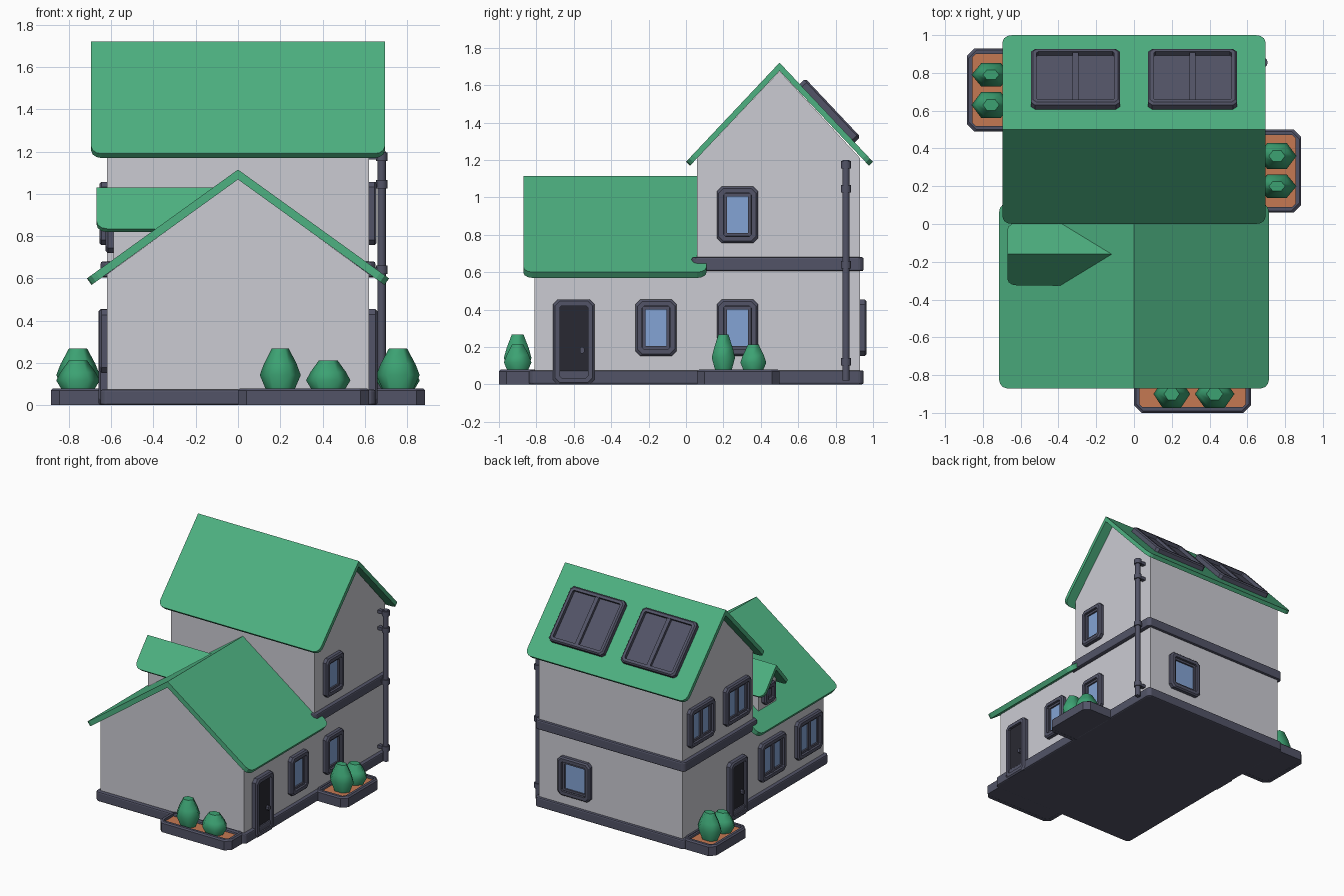
import bpy, bmesh, math
from mathutils import Vector, Matrix

if "Cube" in bpy.data.objects:
    bpy.data.objects.remove(bpy.data.objects["Cube"])

def mat(name, col):
    m = bpy.data.materials.new(name)
    m.diffuse_color = (*col, 1)
    m.use_nodes = True
    m.node_tree.nodes["Principled BSDF"].inputs["Base Color"].default_value = m.diffuse_color
    return m

WALL = mat("wall_white", (0.60, 0.60, 0.65))
ROOF = mat("roof_green", (0.075, 0.44, 0.22))
BUSH = mat("bush_green", (0.045, 0.36, 0.17))
TRIM = mat("slate_trim", (0.085, 0.088, 0.135))
GLASS = mat("window_blue", (0.23, 0.37, 0.66))
DOOR = mat("door_dark", (0.022, 0.022, 0.032))
SOIL = mat("terracotta_soil", (0.56, 0.19, 0.085))


def finish(bm, name, m, M=None, bevel=0, smooth=False):
    bmesh.ops.recalc_face_normals(bm, faces=bm.faces)
    me = bpy.data.meshes.new(name)
    bm.to_mesh(me)
    bm.free()
    me.materials.append(m)
    ob = bpy.data.objects.new(name, me)
    bpy.context.collection.objects.link(ob)
    if M:
        ob.matrix_world = M
    if bevel:
        b = ob.modifiers.new("bevel", 'BEVEL')
        b.width, b.segments, b.limit_method = bevel, 2, 'ANGLE'
    if smooth:
        for p in me.polygons:
            p.use_smooth = True
    return ob


def loft(name, rings, m, cap=True, closed=False, **kw):
    """Skin a list of equal-length point rings."""
    bm = bmesh.new()
    vs = [[bm.verts.new(p) for p in r] for r in rings]
    n = len(rings[0])
    pairs = list(zip(vs, vs[1:])) + ([(vs[-1], vs[0])] if closed else [])
    for a, b in pairs:
        for i in range(n):
            j = (i + 1) % n
            bm.faces.new((a[i], a[j], b[j], b[i]))
    if cap and not closed:
        bm.faces.new(vs[0])
        bm.faces.new(vs[-1])
    return finish(bm, name, m, **kw)


def rect(w, h, c, z):
    """Rectangle with cut corners, centred on the origin."""
    w, h = w / 2, h / 2
    return [(-w + c, -h, z), (w - c, -h, z), (w, -h + c, z), (w, h - c, z),
            (w - c, h, z), (-w + c, h, z), (-w, h - c, z), (-w, -h + c, z)]


def plate(name, w, h, z0, z1, m, M, c=0.004, **kw):
    return loft(name, [rect(w, h, c, z0), rect(w, h, c, z1)], m, M=M, **kw)


def frame(name, w, h, t, z0, z1, c, M, m=TRIM, e=0.01):
    """Ring frame with a softened outer edge."""
    return loft(name, [rect(w, h, c, z0), rect(w, h, c, z1 - e), rect(w - e * 2, h - e * 2, c, z1),
                       rect(w - t * 2, h - t * 2, c * .4, z1), rect(w - t * 2, h - t * 2, c * .4, z0)],
                m, closed=True, M=M)


def place(pos, out, up=(0, 0, 1)):
    """Local x along the wall, y up, z outwards."""
    out, up = Vector(out).normalized(), Vector(up).normalized()
    M = Matrix((up.cross(out), up, out)).transposed().to_4x4()
    M.translation = pos
    return M


# Walls: two-storey block and lower wing
back = [(0.06, 0.03), (0.93, 0.03), (0.93, 1.21), (0.5, 1.675), (0.06, 1.21)]
loft("main_walls", [[(x, y, z) for y, z in back] for x in (-0.62, 0.62)], WALL)
wing = [(-0.62, 0.03), (0.62, 0.03), (0.62, 0.62), (0, 1.07), (-0.62, 0.62)]
loft("wing_walls", [[(x, y, z) for x, z in wing] for y in (-0.81, 0.1)], WALL)
dorm = [(-0.27, 0.55), (-0.05, 0.55), (-0.05, 0.86), (-0.16, 0.995), (-0.27, 0.86)]
loft("dormer_walls", [[(x, y, z) for y, z in dorm] for x in (-0.59, -0.15)], WALL)

# Plinth and floor band
plate("plinth", 1.30, 1.79, 0, 0.075, TRIM, Matrix.Translation((0, 0.055, 0)), c=0.02, bevel=0.01)
plate("floor_band", 1.30, 0.92, 0.605, 0.68, TRIM, Matrix.Translation((0, 0.49, 0)), c=0.02, bevel=0.01)


def roof(name, a0, a1, centre, ridge, half, eave, t, along, r=0.05):
    """Two mitred slabs with rounded eave corners; along is the ridge axis."""
    L = math.hypot(half, ridge - eave)
    ca, sa = half / L, (ridge - eave) / L
    pts = [(a0, 0), (a1, 0)]
    for cx, s in ((a1 - r, 0), (a0 + r, 90)):
        for k in range(4):
            a = math.radians(s + k * 30)
            pts.append((cx + r * math.cos(a), L - r + r * math.sin(a)))
    for side in (-1, 1):
        top, low = [], []
        for u, d in pts:
            h, z = d * ca, ridge - d * sa
            h2, z2 = (0, z - t / ca) if d == 0 else (h - t * sa, z - t * ca)
            for lst, hh, zz in ((top, h, z), (low, h2, z2)):
                q = centre + side * hh
                lst.append((u, q, zz) if along == 'x' else (q, u, zz))
        loft(f"{name}_{'left' if side < 0 else 'right'}", [top, low], ROOF)


roof("main_roof", -0.695, 0.695, 0.5, 1.72, 0.5, 1.19, 0.03, 'x')
roof("wing_roof", -0.87, 0.11, 0, 1.115, 0.715, 0.60, 0.038, 'y')
roof("dormer_roof", -0.67, -0.08, -0.16, 1.03, 0.165, 0.835, 0.025, 'x')


# Windows
def window(name, pos, out, w=0.22, h=0.30, panes=1):
    M = place(pos, out)
    frame(name + "_frame", w, h, 0.035, -0.01, 0.036, 0.025, M)
    iw, ih = w - 0.07, h - 0.07
    frame(name + "_sash", iw + .004, ih + .004, 0.02, -0.01, 0.02, 0.004, M, e=0.004)
    plate(name + "_glass", iw - 0.03, ih - 0.03, 0, 0.008, GLASS, M)
    if panes == 2:
        plate(name + "_mullion", 0.03, ih, 0, 0.022, TRIM, M)


R, Lf = (1, 0, 0), (-1, 0, 0)
for i, (y, z) in enumerate([(0.275, 0.907), (0.275, 0.303), (-0.16, 0.303)]):
    window(f"right_window_{i}", (0.62, y, z), R)
for i, (y, z) in enumerate([(0.72, 0.907), (0.275, 0.907), (-0.16, 0.303), (-0.61, 0.303)]):
    window(f"left_window_{i}", (-0.62, y, z), Lf, w=0.31, panes=2)
window("back_window", (0.30, 0.93, 0.303), (0, 1, 0), w=0.28)
window("dormer_window", (-0.59, -0.16, 0.80), Lf, w=0.14, h=0.16)


# Doors
def door(name, pos, out):
    M = place(pos, out)
    frame(name + "_frame", 0.22, 0.455, 0.035, -0.01, 0.04, 0.025, M)
    plate(name + "_leaf", 0.155, 0.44, -0.01, 0.02, DOOR, M)
    plate(name + "_sill", 0.16, 0.03, 0, 0.028, DOOR, M @ Matrix.Translation((0, -0.21, 0)))
    plate(name + "_knob", 0.022, 0.035, 0, 0.04, TRIM, M @ Matrix.Translation((0.045, -0.045, 0)), c=0.007)


door("right_door", (0.62, -0.60, 0.2275), R)
door("left_door", (-0.62, 0.275, 0.2275), Lf)


# Solar panels on the rear slope
for s in (-1, 1):
    M = place((s * 0.31, 0.755, 1.45), (0, 0.53, 0.5), (0, -0.5, 0.53))
    frame(f"solar_frame_{s}", 0.47, 0.43, 0.03, -0.01, 0.042, 0.02, M)
    plate(f"solar_cells_{s}", 0.43, 0.39, 0, 0.015, TRIM, M)
    plate(f"solar_divider_{s}", 0.03, 0.39, 0, 0.036, TRIM, M)


# Drainpipe
def tube(name, r, z0, z1, M):
    rings = [[(r * math.cos(k * math.tau / 10), r * math.sin(k * math.tau / 10), z) for k in range(10)]
             for z in (z0, z1)]
    ob = loft(name, rings, TRIM, M=M)
    for p in ob.data.polygons:
        p.use_smooth = len(p.vertices) == 4


P = Matrix.Translation((0.68, 0.855, 0))
tube("drainpipe", 0.02, 0.02, 1.2, P)
for i, z in enumerate((0.12, 0.64, 1.045, 1.175)):
    tube(f"pipe_collar_{i}", 0.028, z - 0.02, z + 0.02, P)
    plate(f"pipe_bracket_{i}", 0.08, 0.03, z - 0.012, z + 0.012, TRIM, Matrix.Translation((0.645, 0.855, z * 0)))


# Planters and bushes
def bush(name, x, y, rx, ry, top, turn):
    rings = []
    for f, z in ((0.55, 0.04), (1, 0.04 + (top - 0.04) * .45), (0.8, 0.04 + (top - 0.04) * .68), (0.42, top)):
        rings.append([(x + rx * f * math.cos(k * math.tau / 6 + turn),
                       y + ry * f * math.sin(k * math.tau / 6 + turn), z) for k in range(6)])
    ob = loft(name, rings, BUSH, smooth=True)
    for p in ob.data.polygons:
        p.use_smooth = len(p.vertices) == 4


def planter(name, x, y, w, d):
    M = Matrix.Translation((x, y, 0))
    frame(name + "_rim", w, d, 0.03, 0, 0.08, 0.04, M)
    plate(name + "_base", w - 0.02, d - 0.02, 0.001, 0.02, TRIM, M, c=0.03)
    plate(name + "_soil", w - 0.05, d - 0.05, 0.02, 0.06, SOIL, M, c=0.015)


planter("front_planter", 0.31, -0.89, 0.62, 0.22)
bush("front_bush_tall", 0.2, -0.90, 0.097, 0.085, 0.268, 0)
bush("front_bush_short", 0.427, -0.90, 0.105, 0.085, 0.212, 0)
for s, name, y0 in ((1, "right", 0.06), (-1, "left", 0.93)):
    planter(name + "_planter", s * 0.745, y0 + s * 0.22, 0.28, 0.44)
    bush(name + "_bush_tall", s * 0.757, y0 + s * 0.14, 0.103, 0.072, 0.268, 0)
    bush(name + "_bush_short", s * 0.757, y0 + s * 0.30, 0.103, 0.08, 0.212, 0)
